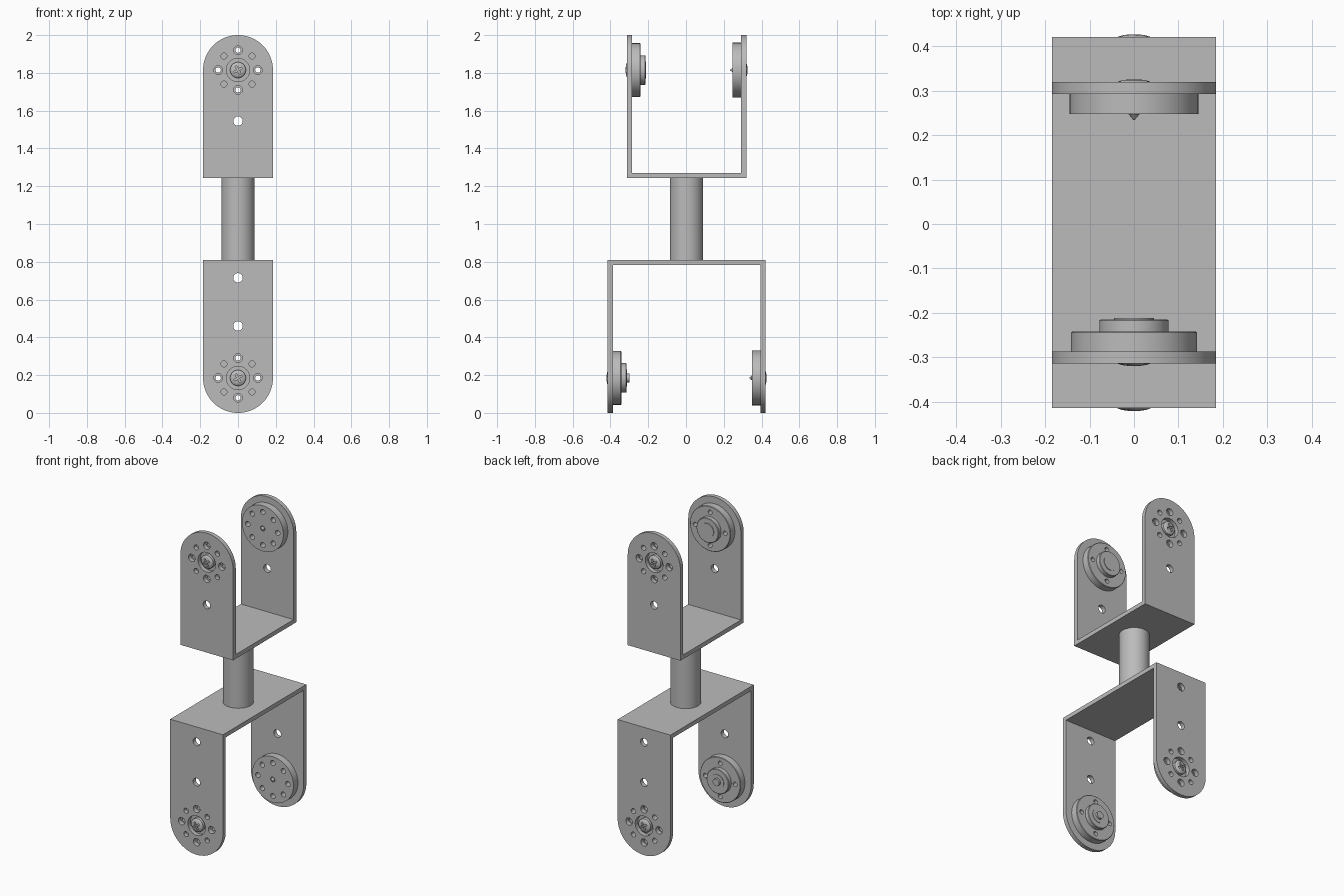
import bpy, bmesh, math
from mathutils import Matrix, Vector

cube = bpy.data.objects.get("Cube")
if cube:
    bpy.data.objects.remove(cube)

grey = bpy.data.materials.new("plain grey")
grey.use_nodes = True
colour = (0.5, 0.5, 0.5, 1)
grey.diffuse_color = colour
grey.node_tree.nodes["Principled BSDF"].inputs["Base Color"].default_value = colour

WIDTH = 0.185       # half width of a bracket, also the radius of its round ends
SHEET = 0.027       # sheet thickness
SHIFT = 0.003       # small offset of the whole assembly along y
RING = 0.105        # radius of the bolt circle


def make(name, bm):
    bmesh.ops.recalc_face_normals(bm, faces=bm.faces)
    mesh = bpy.data.meshes.new(name)
    bm.to_mesh(mesh)
    bm.free()
    mesh.materials.append(grey)
    obj = bpy.data.objects.new(name, mesh)
    bpy.context.collection.objects.link(obj)
    return obj


def activate(obj):
    bpy.ops.object.select_all(action='DESELECT')
    obj.select_set(True)
    bpy.context.view_layer.objects.active = obj


def smooth(obj):
    activate(obj)
    bpy.ops.object.shade_smooth_by_angle(angle=math.radians(30))


def lathe(name, profile, matrix, sides=48):
    """Turn (radius, height) points around the local z axis."""
    bm = bmesh.new()
    rings = []
    for r, h in profile:
        rings.append([bm.verts.new(matrix @ Vector((
            r * math.cos(math.tau * i / sides), r * math.sin(math.tau * i / sides), h)))
            for i in range(sides)])
    for a, b in zip(rings, rings[1:]):
        for i in range(sides):
            j = (i + 1) % sides
            bm.faces.new((a[i], a[j], b[j], b[i]))
    bm.faces.new(rings[0])
    bm.faces.new(rings[-1])
    return make(name, bm)


def box(name, size, matrix):
    bm = bmesh.new()
    bmesh.ops.create_cube(bm, size=1, matrix=matrix @ Matrix.Diagonal((*size, 1)))
    return make(name, bm)


def cut(obj, cutters):
    activate(obj)
    for cutter in cutters:
        mod = obj.modifiers.new("cut", 'BOOLEAN')
        mod.operation = 'DIFFERENCE'
        mod.solver = 'EXACT'
        mod.object = cutter
        bpy.ops.object.modifier_apply(modifier=mod.name)
    for cutter in cutters:
        bpy.data.objects.remove(cutter)


def along_y(side, y, z):
    """Frame whose z axis points towards side * y."""
    return Matrix.Translation((0, y, z)) @ Matrix.Rotation(-side * math.pi / 2, 4, 'X')


def drill(r, x, z, depth=0.6):
    frame = Matrix.Translation((x, 0, 0)) @ along_y(1, 0, z)
    return lathe("drill", [(r, -depth), (r, depth)], frame, 24)


def bolt_circle(z, r, count, start=0.0, radius=RING):
    angles = [start + math.tau * i / count for i in range(count)]
    return [drill(r, radius * math.cos(a), z + radius * math.sin(a)) for a in angles]


def bracket(name, depth, base, pivot, holes):
    """U-shaped sheet bracket, round at the pivot end and square at the base."""
    up = 1 if pivot > base else -1
    outline = [(-WIDTH, base), (WIDTH, base)]
    outline += [(WIDTH * math.cos(math.pi * i / 32), pivot + up * WIDTH * math.sin(math.pi * i / 32))
                for i in range(33)]
    bm = bmesh.new()
    face = bm.faces.new([bm.verts.new((x, SHIFT - depth, z)) for x, z in outline])
    side = bmesh.ops.extrude_face_region(bm, geom=[face])["geom"]
    bmesh.ops.translate(bm, vec=(0, 2 * depth, 0),
                        verts=[v for v in side if isinstance(v, bmesh.types.BMVert)])
    obj = make(name, bm)
    inside = box("inside", (1, 2 * (depth - SHEET), 2),
                 Matrix.Translation((0, SHIFT, base + up * (SHEET + 1))))
    cutters = [inside, drill(0.062, 0, pivot)]
    cutters += bolt_circle(pivot, 0.023, 4)
    cutters += bolt_circle(pivot, 0.016, 4, math.pi / 4)
    cutters += [drill(0.025, 0, z) for z in holes]
    cut(obj, cutters)
    smooth(obj)


def screw(name, side, depth, z, tip):
    """Domed cross-head screw; local z points outwards from the sheet."""
    frame = along_y(side, SHIFT + side * (depth - SHEET), z)
    profile = [(0.001, -tip), (0.012, 0.013 - tip), (0.012, 0), (0.042, 0), (0.042, 0.022),
               (0.036, 0.028), (0.026, 0.031), (0.012, 0.033)]
    obj = lathe(name, profile, frame, 32)
    turn = math.radians(30)
    slots = [box("slot", (0.048, 0.010, 0.03),
                 frame @ Matrix.Translation((0, 0, 0.032)) @ Matrix.Rotation(turn + a, 4, 'Z'))
             for a in (0, math.pi / 2)]
    cut(obj, slots)
    smooth(obj)


def front_horn(name, depth, z, boss):
    """Stepped drive disc on the inside of the front arm."""
    profile = [(0.142, 0), (0.142, 0.042), (0.139, 0.045), (0.078, 0.045), (0.078, 0.069),
               (0.075, 0.072)] + boss
    obj = lathe(name, profile, along_y(1, SHIFT - depth + SHEET, z), 64)
    cut(obj, bolt_circle(z, 0.014, 4))
    smooth(obj)


def back_horn(name, depth, z):
    """Flat idler disc with eight holes on the inside of the back arm."""
    obj = lathe(name, [(0.145, 0), (0.145, 0.045)],
                along_y(-1, SHIFT + depth - SHEET, z), 64)
    cut(obj, bolt_circle(z, 0.016, 8) + [drill(0.016, 0, z)])
    smooth(obj)


# Each bracket with its horns and screws
upper_boss = [(0.045, 0.072), (0.045, 0.075)]
lower_boss = [(0.045, 0.072), (0.045, 0.075), (0.023, 0.075), (0.023, 0.088)]
for level, depth, base, pivot, holes, boss in (
        ("upper", 0.3165, 1.243, 1.815, [1.545], upper_boss),
        ("lower", 0.4175, 0.81, 0.185, [0.715, 0.46], lower_boss)):
    bracket(level + "_bracket", depth, base, pivot, holes)
    front_horn(level + "_front_horn", depth, pivot, boss)
    back_horn(level + "_back_horn", depth, pivot)
    screw(level + "_front_screw", -1, depth, pivot, 0.03)
    screw(level + "_back_screw", 1, depth, pivot, 0.059)

# Round post joining the brackets
smooth(lathe("post", [(0.088, 0.81), (0.088, 1.243)], Matrix.Translation((0, SHIFT, 0)), 64))
